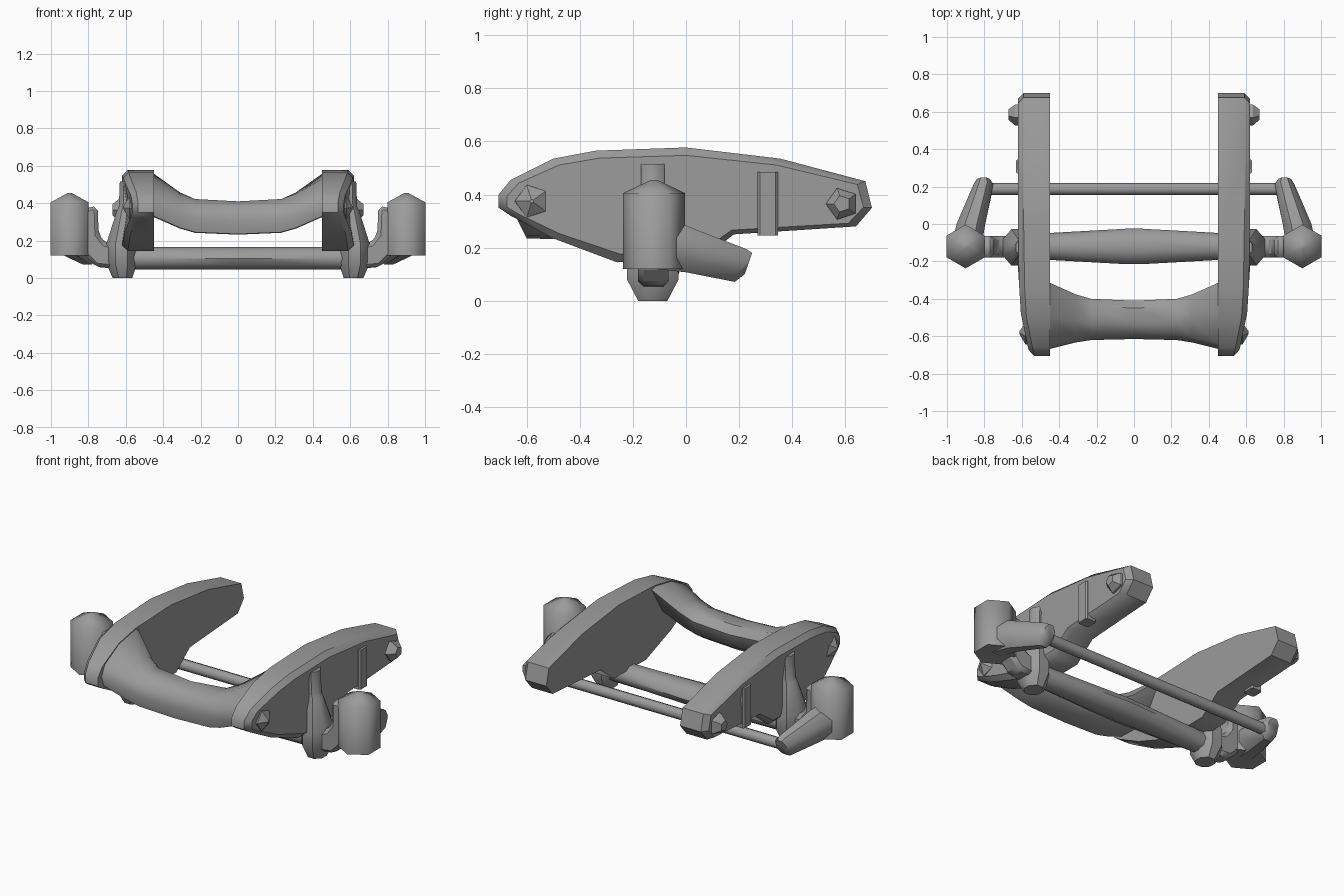
import bpy, bmesh, math

cube = bpy.data.objects.get("Cube")
if cube:
    bpy.data.objects.remove(cube, do_unlink=True)

# One grey metal
grey = bpy.data.materials.new("grey metal")
grey.use_nodes = True
GREY = (0.33, 0.33, 0.33, 1)
grey.diffuse_color = GREY
grey.node_tree.nodes["Principled BSDF"].inputs["Base Color"].default_value = GREY


def loft(name, rings, mirror=False, bevel=0, smooth=35):
    """Skin a list of equal-length point rings, capping both ends."""
    bm = bmesh.new()
    loops = [[bm.verts.new(p) for p in ring] for ring in rings]
    n = len(loops[0])
    for a, b in zip(loops, loops[1:]):
        for i in range(n):
            j = (i + 1) % n
            bm.faces.new((a[i], a[j], b[j], b[i]))
    bm.faces.new(loops[0][::-1])
    bm.faces.new(loops[-1])
    bmesh.ops.recalc_face_normals(bm, faces=bm.faces)
    mesh = bpy.data.meshes.new(name)
    bm.to_mesh(mesh)
    bm.free()
    mesh.materials.append(grey)
    ob = bpy.data.objects.new(name, mesh)
    bpy.context.collection.objects.link(ob)
    bpy.ops.object.select_all(action='DESELECT')
    ob.select_set(True)
    bpy.context.view_layer.objects.active = ob
    bpy.ops.object.shade_smooth_by_angle(angle=math.radians(smooth))
    if bevel:
        mod = ob.modifiers.new("Bevel", 'BEVEL')
        mod.width = bevel
        mod.segments = 1
        mod.limit_method = 'ANGLE'
    if mirror:
        ob.modifiers.new("Mirror", 'MIRROR')
    return ob


def ring_x(x, y, z, ry, rz, n=10, turn=0.0):
    """Ellipse facing along x."""
    return [(x, y + ry * math.cos(turn + math.tau * i / n),
             z + rz * math.sin(turn + math.tau * i / n)) for i in range(n)]


def ring_z(z, x, y, r, n=6):
    """Circle facing along z, with a corner on +y."""
    return [(x + r * math.sin(math.tau * i / n),
             y + r * math.cos(math.tau * i / n), z) for i in range(n)]


def chamfered(z, x0, x1, y, hy, c=0.3):
    """Rectangle facing along z with cut corners."""
    cx, cy = (x1 - x0) * c, hy * 2 * c
    return [(x0 + cx, y - hy, z), (x1 - cx, y - hy, z), (x1, y - hy + cy, z),
            (x1, y + hy - cy, z), (x1 - cx, y + hy, z), (x0 + cx, y + hy, z),
            (x0, y + hy - cy, z), (x0, y - hy + cy, z)]


# Side plates: long rounded profile with a softened outer rim
profile = [(-0.705, 0.35), (-0.705, 0.40), (-0.66, 0.455), (-0.50, 0.535),
           (-0.34, 0.565), (0, 0.577), (0.355, 0.535), (0.675, 0.45),
           (0.70, 0.35), (0.64, 0.28), (0.18, 0.25), (0.05, 0.148),
           (-0.26, 0.145), (-0.50, 0.235), (-0.66, 0.32)]


def outer_x(y):
    if y > -0.25:
        return 0.62
    if y > -0.5:
        return 0.62 - 0.015 * (-0.25 - y) / 0.25
    return 0.605 - 0.04 * (-0.5 - y) / 0.2


loft("side_plates", [
    [(0.45, y, z) for y, z in profile],
    [(outer_x(y) - 0.03, y, z) for y, z in profile],
    [(outer_x(y), y * 0.955, 0.365 + (z - 0.365) * 0.86) for y, z in profile],
], mirror=True, smooth=40)

# Front crossbar: sagging bar that flares into the plates
mid = [(-0.41, 0.36), (-0.45, 0.405), (-0.53, 0.41), (-0.59, 0.38),
       (-0.615, 0.31), (-0.60, 0.235), (-0.50, 0.232), (-0.43, 0.28)]
end = [(-0.31, 0.555), (-0.34, 0.565), (-0.50, 0.535), (-0.64, 0.46),
       (-0.67, 0.40), (-0.65, 0.335), (-0.52, 0.33), (-0.42, 0.38)]
stations = [(0, 0), (0.23, 0.1), (0.31, 0.33), (0.46, 1)]
stations = [(-x, t) for x, t in stations[:0:-1]] + stations
loft("front_crossbar", [
    [(x, a[0] + (b[0] - a[0]) * t, a[1] + (b[1] - a[1]) * t)
     for a, b in zip(mid, end)] for x, t in stations], smooth=45)

# Swelling lower axle and thin rear rod
loft("lower_axle", [ring_x(x, -0.12, 0.105, ry, 0.063) for x, ry in
                    ((-0.6, 0.062), (-0.45, 0.072), (-0.04, 0.095),
                     (0.04, 0.095), (0.45, 0.072), (0.6, 0.062))], smooth=45)
loft("rear_rod", [ring_x(x, 0.187, 0.13, 0.033, 0.033, 8)
                  for x in (-0.78, 0.78)], smooth=50)

# Hanger hubs that taper up into a strap on each plate
loft("hanger_hubs", [chamfered(z, x0, x1, -0.125, hy) for z, x0, x1, hy in
                     ((0.0, 0.565, 0.67, 0.055), (0.08, 0.54, 0.705, 0.097),
                      (0.18, 0.54, 0.705, 0.097), (0.36, 0.56, 0.648, 0.047),
                      (0.38, 0.56, 0.637, 0.045), (0.515, 0.56, 0.632, 0.045))],
     mirror=True, smooth=40)

# Elbow brackets joining hubs to the canisters
elbow = [(0.66, 0.05), (0.66, 0.175), (0.71, 0.19), (0.745, 0.235),
         (0.75, 0.38), (0.79, 0.385), (0.83, 0.36), (0.83, 0.13), (0.76, 0.06)]
loft("elbow_brackets", [[(x, y, z) for x, z in elbow] for y in (-0.18, -0.065)],
     mirror=True, bevel=0.02)

# Six-sided canisters with pointed caps
loft("canisters", [ring_z(z, 0.9, -0.12, r) for z, r in
                   ((0.12, 0.117), (0.405, 0.117), (0.455, 0.012))],
     mirror=True, smooth=62)

# Trailing arms from the canisters to the rear rod
arms = []
for y, x, z, rx, rz, lean in ((-0.12, 0.895, 0.21, 0.08, 0.09, 0),
                              (0.0, 0.872, 0.195, 0.077, 0.088, 0),
                              (0.205, 0.805, 0.133, 0.052, 0.062, 0.35),
                              (0.235, 0.805, 0.14, 0.035, 0.04, 0.35)):
    ring = []
    for i in range(8):
        a = math.tau * (i + 0.5) / 8
        dz = rz * math.sin(a) * 1.08
        ring.append((x + rx * math.cos(a) * 1.08, y + dz * lean, z + dz))
    arms.append(ring)
loft("trailing_arms", arms, mirror=True, smooth=45)

# Thin vertical straps toward the rear
loft("rear_straps", [chamfered(z, 0.56, 0.632, 0.308, 0.038, 0.12)
                     for z in (0.245, 0.485)], mirror=True)

# Five-sided bolts, rear ones stubby and front ones pointed
loft("rear_bolts", [ring_x(x, 0.588, 0.365, r, r, 5, math.pi) for x, r in
                    ((0.58, 0.062), (0.635, 0.062), (0.67, 0.032))],
     mirror=True, smooth=30)
loft("front_bolts", [ring_x(x, -0.58, 0.375, r, r, 5, math.pi) for x, r in
                     ((0.54, 0.068), (0.58, 0.064), (0.613, 0.008))],
     mirror=True, smooth=30)
